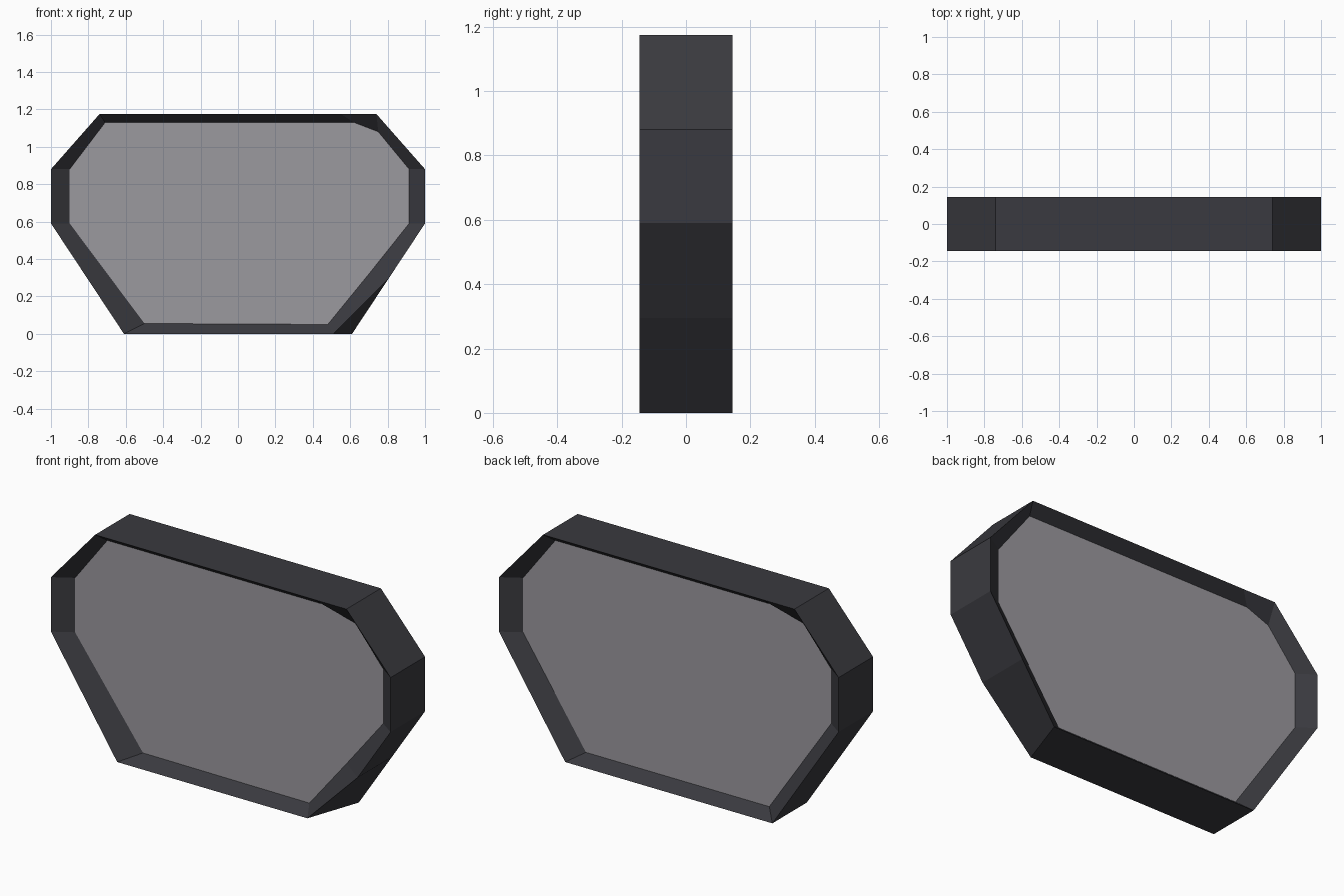
import bpy, bmesh

if "Cube" in bpy.data.objects:
    bpy.data.objects.remove(bpy.data.objects["Cube"])

HALF = 0.145      # half thickness of the frame
PANEL_Y = 0.085   # panel faces sit recessed behind the rims


def material(name, rgb):
    m = bpy.data.materials.new(name)
    m.diffuse_color = (*rgb, 1)
    m.use_nodes = True
    m.node_tree.nodes["Principled BSDF"].inputs["Base Color"].default_value = m.diffuse_color
    return m


dark = material("dark frame", (0.042, 0.042, 0.050))
grey = material("grey panel", (0.33, 0.32, 0.345))

# outline seen from the front, anticlockwise from bottom left
outer_back = [(-.61, 0), (.61, 0), (.805, .295), (1, .59), (1, .88), (.74, 1.175),
              (.55, 1.175), (-.55, 1.175), (-.74, 1.175), (-1, .88), (-1, .59)]
# the front has one clipped lower corner
outer_front = list(outer_back)
outer_front[1] = (.51, 0)

# panel outlines, matched point for point with the rims
inner_front = [(-.50, .055), (.48, .05), (.70, .32), (.915, .59), (.915, .88), (.75, 1.08),
               (.62, 1.13), (-.55, 1.13), (-.71, 1.13), (-.90, .88), (-.90, .59)]
inner_back = [(-.55, .05), (.53, .05), (.715, .32), (.90, .59), (.90, .88), (.71, 1.13),
              (.55, 1.13), (-.62, 1.13), (-.75, 1.08), (-.915, .88), (-.915, .59)]


def add_loop(bm, points, y):
    return [bm.verts.new((x, y, z)) for x, z in points]


def bridge(bm, a, b):
    n = len(a)
    for i in range(n):
        j = (i + 1) % n
        bm.faces.new((a[i], a[j], b[j], b[i]))


def finish(bm, name, mat):
    mesh = bpy.data.meshes.new(name)
    bm.to_mesh(mesh)
    bm.free()
    mesh.materials.append(mat)
    ob = bpy.data.objects.new(name, mesh)
    bpy.context.collection.objects.link(ob)
    return ob


# frame: sloping rim, outer band, sloping rim
bm = bmesh.new()
loops = [add_loop(bm, inner_back, PANEL_Y), add_loop(bm, outer_back, HALF),
         add_loop(bm, outer_front, -HALF), add_loop(bm, inner_front, -PANEL_Y)]
for a, b in zip(loops, loops[1:]):
    bridge(bm, b, a)
finish(bm, "frame", dark)

# front and back panels
for name, points, y in (("front_panel", inner_front, -PANEL_Y),
                        ("back_panel", inner_back[::-1], PANEL_Y)):
    bm = bmesh.new()
    bm.faces.new(add_loop(bm, points, y))
    finish(bm, name, grey)
